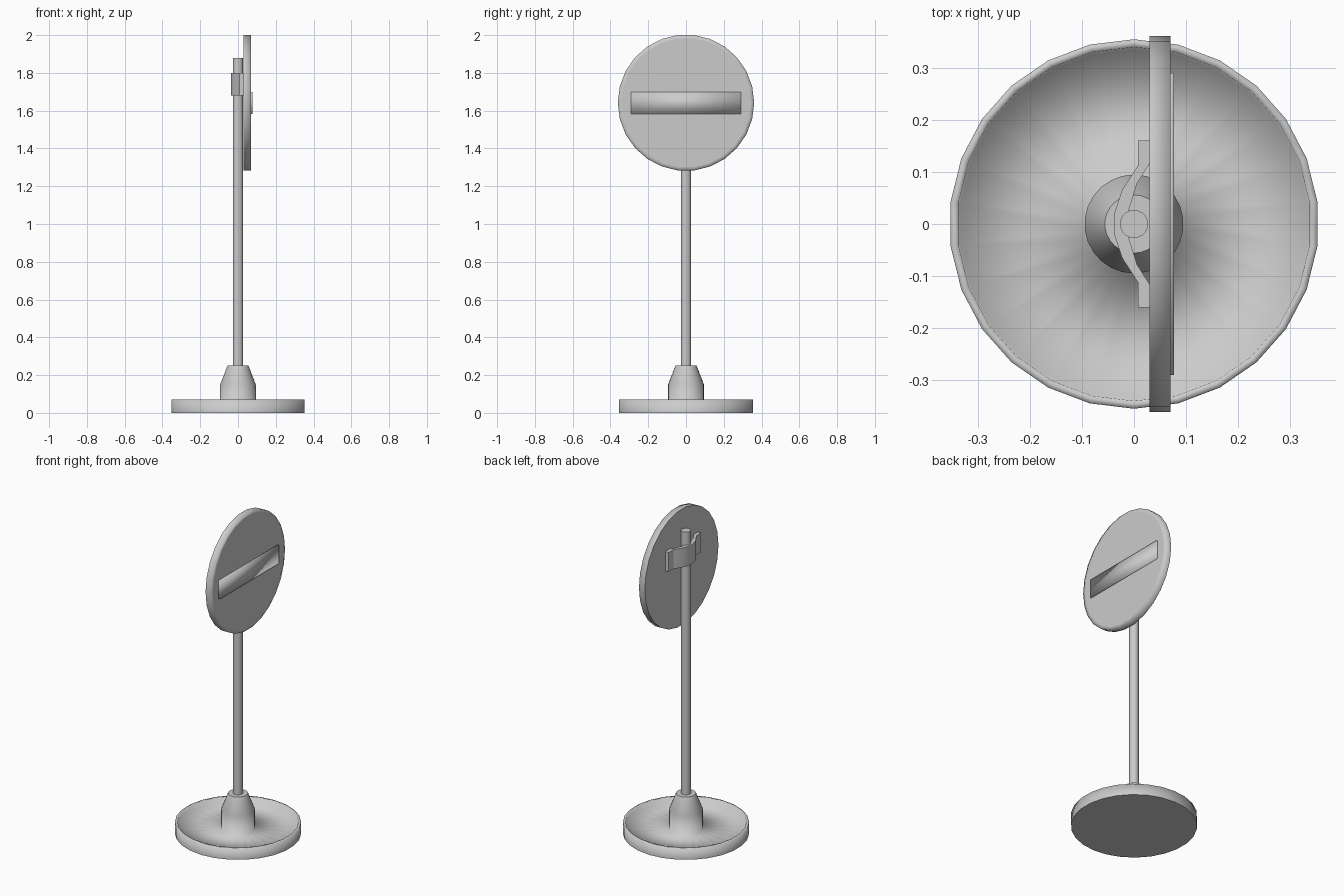
import bpy, bmesh, math
from mathutils import Matrix

if "Cube" in bpy.data.objects:
    bpy.data.objects.remove(bpy.data.objects["Cube"])

SIDES = 26


def finish(name, bm, angle=None):
    bmesh.ops.recalc_face_normals(bm, faces=bm.faces)
    mesh = bpy.data.meshes.new(name)
    bm.to_mesh(mesh)
    bm.free()
    obj = bpy.data.objects.new(name, mesh)
    bpy.context.collection.objects.link(obj)
    if angle is not None:
        bpy.ops.object.select_all(action='DESELECT')
        obj.select_set(True)
        bpy.context.view_layer.objects.active = obj
        bpy.ops.object.shade_smooth_by_angle(angle=math.radians(angle))
    return obj


def lathe(name, profile, sides=SIDES, matrix=Matrix(), angle=35, blend=False):
    """Stack rings of (radius, height), cap both ends; blend keeps only the first cap sharp."""
    bm = bmesh.new()
    rings = []
    for r, z in profile:
        rings.append([bm.verts.new((r * math.cos(a), r * math.sin(a), z))
                      for a in (math.pi / 2 + 2 * math.pi * i / sides for i in range(sides))])
    for a, b in zip(rings, rings[1:]):
        for i in range(sides):
            j = (i + 1) % sides
            bm.faces.new((a[i], a[j], b[j], b[i]))
    first = bm.faces.new(rings[0][::-1])
    last = bm.faces.new(rings[-1])
    if blend:
        for f in bm.faces:
            f.smooth = True
        for e in list(first.edges) + list(last.edges):
            e.smooth = False
        angle = None
    bmesh.ops.transform(bm, matrix=matrix, verts=bm.verts)
    return finish(name, bm, angle)


# Weighted dish base with tapered hub
lathe("base", [(0.355, 0), (0.355, 0.07), (0.34, 0.07), (0.335, 0.035),
               (0.095, 0.035), (0.095, 0.15), (0.056, 0.25)], blend=True)

# Pole
lathe("pole", [(0.027, 0.2), (0.027, 1.88)], sides=20)

# Round sign plate facing +x
to_x = Matrix.Translation((0, 0, 1.642)) @ Matrix.Rotation(math.pi / 2, 4, 'Y')
lathe("sign_plate", [(0.361, 0.03), (0.361, 0.07), (0.34, 0.07)], matrix=to_x, blend=True)

# Raised horizontal bar on the plate
bm = bmesh.new()
bmesh.ops.create_cube(bm, size=1)
bmesh.ops.scale(bm, vec=(0.012, 0.58, 0.115), verts=bm.verts)
bmesh.ops.translate(bm, vec=(0.071, 0, 1.64), verts=bm.verts)
finish("sign_bar", bm, 180)

# Bent strap clamping the plate to the pole, mirrored in y
outer = [(0.008, 0.16), (0.008, 0.113), (-0.023, 0.065), (-0.038, 0.02)]
inner = [(0.03, 0.16), (0.03, 0.116), (0.006, 0.078), (-0.012, 0.02)]
outer += [(x, -y) for x, y in reversed(outer)]
inner += [(x, -y) for x, y in reversed(inner)]
bm = bmesh.new()
faces = []
po = [bm.verts.new((x, y, 1.68)) for x, y in outer]
pi = [bm.verts.new((x, y, 1.68)) for x, y in inner]
for i in range(len(po) - 1):
    faces.append(bm.faces.new((po[i], po[i + 1], pi[i + 1], pi[i])))
top = bmesh.ops.extrude_face_region(bm, geom=faces, use_keep_orig=True)
bmesh.ops.translate(bm, vec=(0, 0, 0.12),
                    verts=[v for v in top["geom"] if isinstance(v, bmesh.types.BMVert)])
finish("bracket", bm, 30)
